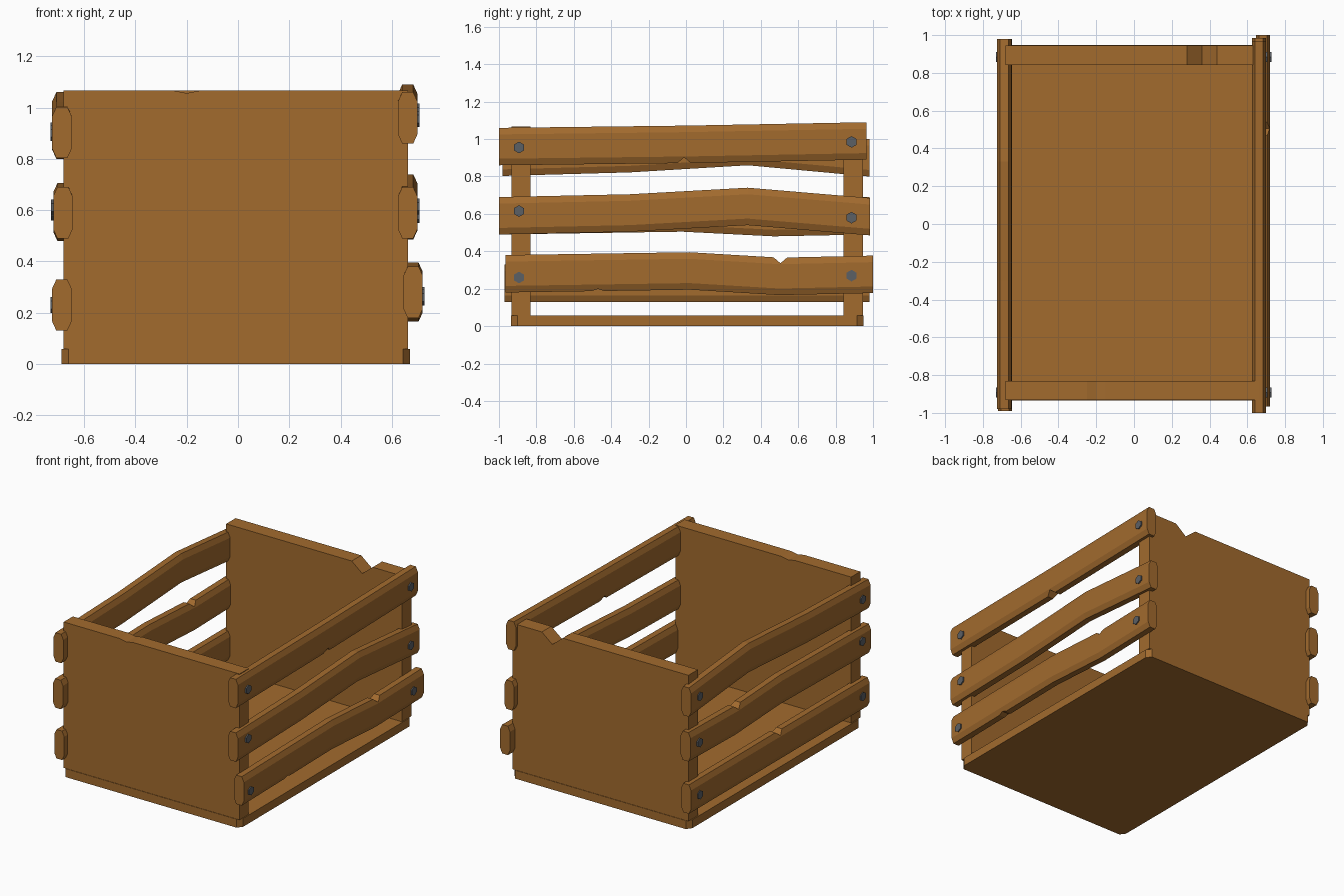
import bpy, bmesh, math
from mathutils import Matrix

cube = bpy.data.objects.get("Cube")
if cube:
    bpy.data.objects.remove(cube, do_unlink=True)


def material(name, rgb):
    m = bpy.data.materials.new(name)
    m.use_nodes = True
    m.diffuse_color = (*rgb, 1)
    m.node_tree.nodes["Principled BSDF"].inputs["Base Color"].default_value = (*rgb, 1)
    return m


WOOD = material("brown wood", (0.36, 0.145, 0.027))
STEEL = material("dark steel", (0.105, 0.115, 0.13))


def loft(name, rings, mat):
    """Skin a list of equal closed rings and cap both ends."""
    bm = bmesh.new()
    loops = [[bm.verts.new(p) for p in ring] for ring in rings]
    n = len(loops[0])
    for a, b in zip(loops, loops[1:]):
        for i in range(n):
            j = (i + 1) % n
            bm.faces.new((a[i], a[j], b[j], b[i]))
    bm.faces.new(loops[0][::-1])
    bm.faces.new(loops[-1])
    bmesh.ops.recalc_face_normals(bm, faces=bm.faces)
    mesh = bpy.data.meshes.new(name)
    bm.to_mesh(mesh)
    bm.free()
    mesh.materials.append(mat)
    ob = bpy.data.objects.new(name, mesh)
    bpy.context.collection.objects.link(ob)
    return ob


def cut_notch(ob, y, z, depth, up):
    """Cut a V across the thickness of a slat, from its top or its bottom edge."""
    s = 1 if up else -1
    tri = [(y, z - s * depth), (y + 0.07, z + s * depth), (y - 0.07, z + s * depth)]
    cutter = loft("notch_cutter", [[(x, a, b) for a, b in tri] for x in (-1, 1)], WOOD)
    cutter.hide_render = True
    mod = ob.modifiers.new("notch", 'BOOLEAN')
    mod.operation = 'DIFFERENCE'
    mod.solver = 'EXACT'
    mod.object = cutter
    bpy.context.view_layer.objects.active = ob
    bpy.ops.object.modifier_apply(modifier=mod.name)
    bpy.data.objects.remove(cutter, do_unlink=True)


def slat(name, x, path, notches=()):
    """Chamfered plank following (y, top z) points."""
    w, h, cx, cz = 0.0375, 0.2, 0.016, 0.035
    prof = [(-w + cx, 0), (w - cx, 0), (w, -cz), (w, cz - h),
            (w - cx, -h), (cx - w, -h), (-w, cz - h), (-w, -cz)]
    ob = loft(name, [[(x + px, y, z + pz) for px, pz in prof] for y, z in path], WOOD)
    for y, z, depth, up in notches:
        cut_notch(ob, y, z, depth, up)


def bolt(name, x, y, z):
    bm = bmesh.new()
    bmesh.ops.create_cone(bm, cap_ends=True, segments=6, radius1=0.031, radius2=0.031,
                          depth=0.04,
                          matrix=Matrix.Translation((x, y, z))
                          @ Matrix.Rotation(math.pi / 2, 4, 'Y')
                          @ Matrix.Rotation(math.pi / 2, 4, 'Z'))
    mesh = bpy.data.meshes.new(name)
    bm.to_mesh(mesh)
    bm.free()
    mesh.materials.append(STEEL)
    bpy.context.collection.objects.link(bpy.data.objects.new(name, mesh))


# Floor with clipped corners
x0, x1, y0, y1, cx, cy = -0.688, 0.67, -0.935, 0.948, 0.026, 0.035
outline = [(x0 + cx, y0), (x1 - cx, y0), (x1, y0 + cy), (x1, y1 - cy),
           (x1 - cx, y1), (x0 + cx, y1), (x0, y1 - cy), (x0, y0 + cy)]
loft("floor", [[(x, y, z) for x, y in outline] for z in (0, 0.058)], WOOD)


# End boards, each with a worn dent in the top edge
def end_board(name, ya, yb, dent_x, half, depth):
    top = 1.066
    prof = [(-0.68, 0.058), (0.664, 0.058), (0.664, top), (dent_x + half, top),
            (dent_x, top - depth), (dent_x - half, top), (-0.68, top)]
    loft(name, [[(x, y, z) for x, z in prof] for y in (ya, yb)], WOOD)


end_board("front_board", -0.932, -0.832, -0.2, 0.05, 0.01)
end_board("back_board", 0.842, 0.945, 0.36, 0.08, 0.065)

# Side slats
slat("left_top_slat", 0.662, [(-1, 1.06), (0, 1.072), (0.965, 1.09)],
     [(-0.01, 0.872, 0.03, False)])
slat("left_middle_slat", 0.662, [(-1, 0.69), (-0.3, 0.705), (0.33, 0.74), (0.985, 0.685)])
slat("left_bottom_slat", 0.683, [(-0.965, 0.38), (0.02, 0.395), (0.5, 0.366), (1, 0.377)],
     [(0.505, 0.366, 0.03, True), (-0.47, 0.187, 0.012, False)])
slat("right_top_slat", -0.687, [(-0.98, 1.003), (-0.3, 1.022), (0.33, 1.06), (0.98, 1.0)])
slat("right_middle_slat", -0.683, [(-0.99, 0.69), (-0.02, 0.705), (0.47, 0.68), (0.98, 0.69)],
     [(0.45, 0.681, 0.03, True)])
slat("right_bottom_slat", -0.687, [(-0.97, 0.33), (0.98, 0.33)], [(0, 0.33, 0.03, True)])

# Hex bolts: side x of the slat face, then front and back heights
BOLTS = {"left_top": (0.688, 0.955, 0.985), "left_middle": (0.688, 0.615, 0.58),
         "left_bottom": (0.708, 0.26, 0.27), "right_top": (-0.711, 0.9, 0.91),
         "right_middle": (-0.709, 0.61, 0.59), "right_bottom": (-0.711, 0.23, 0.23)}
for name, (x, zf, zb) in BOLTS.items():
    bolt(name + "_front_bolt", x, -0.893, zf)
    bolt(name + "_back_bolt", x, 0.885, zb)
